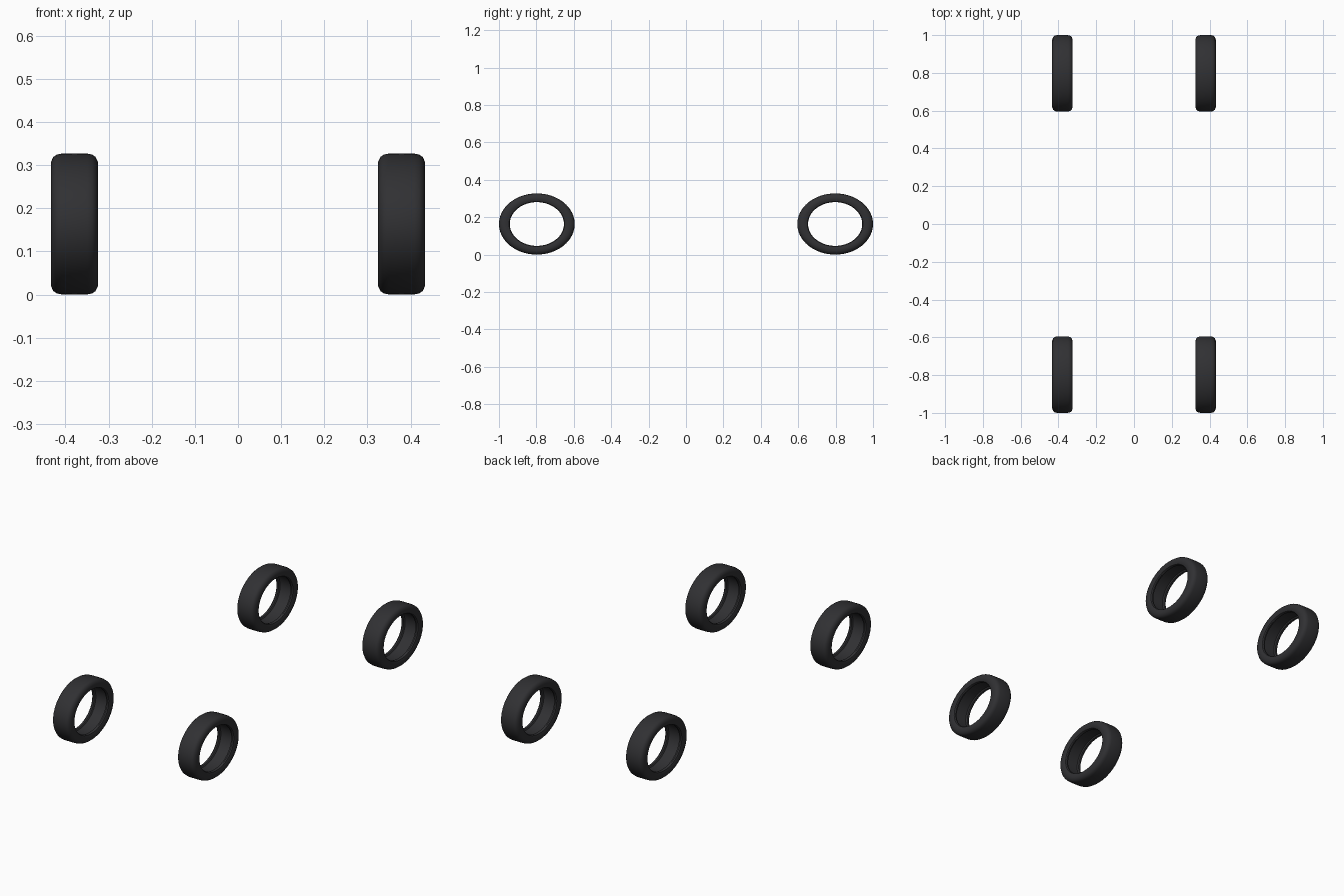
import bpy, bmesh, math

if "Cube" in bpy.data.objects:
    bpy.data.objects.remove(bpy.data.objects["Cube"])

# Rubber material
rubber = bpy.data.materials.new("rubber")
rubber.diffuse_color = (0.03, 0.03, 0.033, 1)
rubber.use_nodes = True
rubber.node_tree.nodes["Principled BSDF"].inputs["Base Color"].default_value = rubber.diffuse_color

# Tyre cross-section: (offset along the axle, fraction of outer radius)
half = [(0.0, 1.0), (0.030, 0.997), (0.041, 0.985), (0.049, 0.95), (0.0545, 0.88),
        (0.0545, 0.80), (0.050, 0.735), (0.044, 0.715), (0.036, 0.72), (0.032, 0.76)]
profile = half + [(-x, r) for x, r in reversed(half[1:])]
SEGMENTS = 64
RY, RZ = 0.2025, 0.1635


def make_tyre(name, cx, cy):
    bm = bmesh.new()
    rings = []
    for i in range(SEGMENTS):
        a = 2 * math.pi * i / SEGMENTS
        rings.append([bm.verts.new((x, r * RY * math.cos(a), r * RZ * math.sin(a)))
                      for x, r in profile])
    n = len(profile)
    for i in range(SEGMENTS):
        a, b = rings[i], rings[(i + 1) % SEGMENTS]
        for j in range(n):
            k = (j + 1) % n
            bm.faces.new((a[j], b[j], b[k], a[k]))
    bmesh.ops.recalc_face_normals(bm, faces=bm.faces)
    mesh = bpy.data.meshes.new(name)
    bm.to_mesh(mesh)
    bm.free()
    mesh.materials.append(rubber)
    ob = bpy.data.objects.new(name, mesh)
    ob.location = (cx, cy, RZ)
    bpy.context.collection.objects.link(ob)
    bpy.context.view_layer.objects.active = ob
    ob.select_set(True)


# Four tyres
for end, y in (("front", -0.7975), ("rear", 0.7975)):
    for side, x in (("left", -0.379), ("right", 0.379)):
        make_tyre(f"{end}_{side}_tyre", x, y)
bpy.ops.object.shade_smooth_by_angle(angle=math.radians(35))
